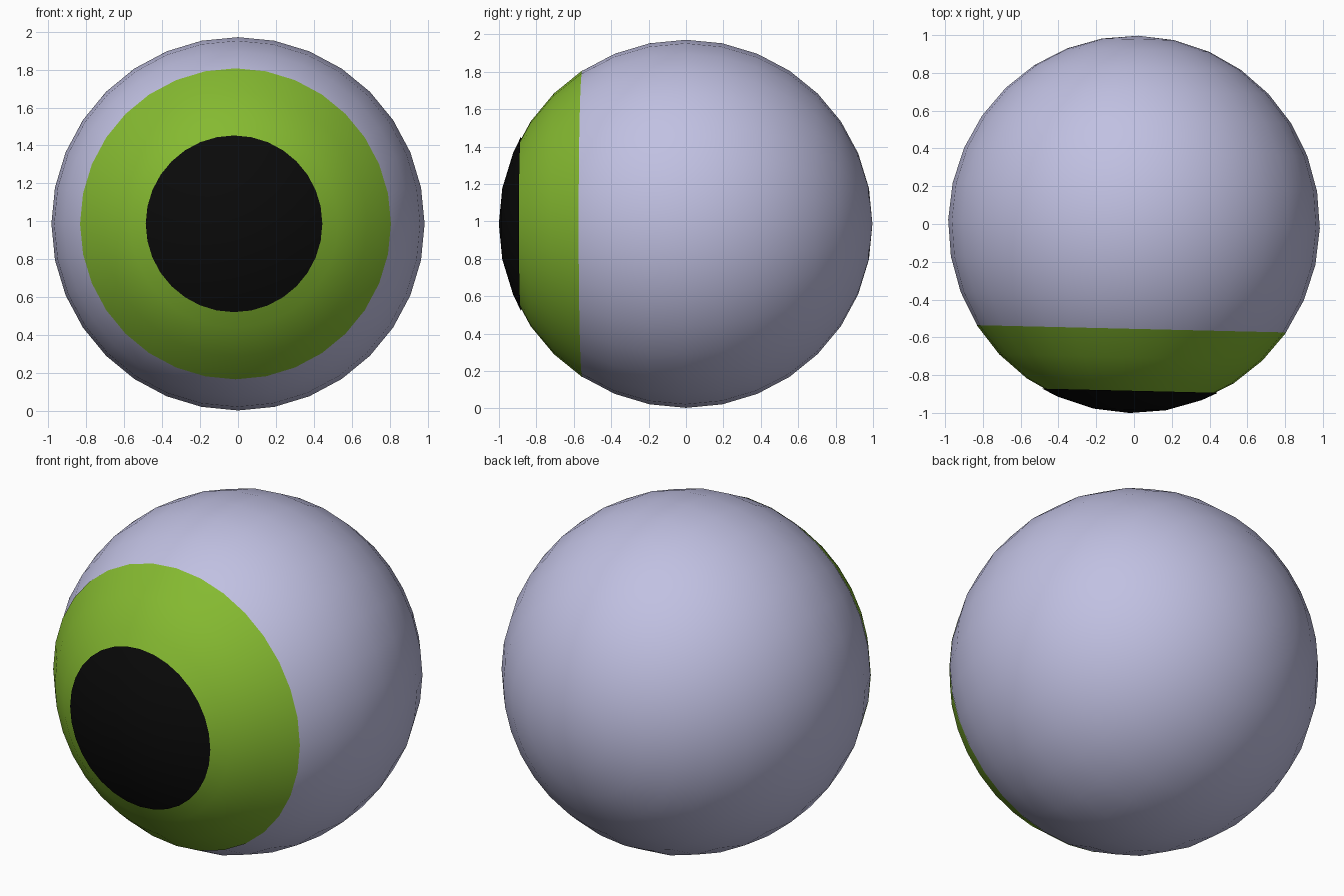
import bpy, bmesh, math
from mathutils import Matrix

if "Cube" in bpy.data.objects:
    bpy.data.objects.remove(bpy.data.objects["Cube"])

SEG = 32
STEP = 180 / 16            # ring spacing in degrees
R_SIDE, R_DEPTH = 0.984, 0.997
PLACE = Matrix.Translation((0, 0, 0.987)) @ Matrix.Rotation(math.radians(-1.35), 4, 'Z')


def material(name, rgb):
    m = bpy.data.materials.new(name)
    m.diffuse_color = (*rgb, 1)
    m.use_nodes = True
    m.node_tree.nodes["Principled BSDF"].inputs["Base Color"].default_value = m.diffuse_color
    return m


def shell(name, angles, scale, mat):
    """Part of the ball, as rings at the given angles from the front pole (-y)."""
    bm = bmesh.new()
    rings = []
    for a in angles:
        t = math.radians(a)
        r, y = R_SIDE * scale * math.sin(t), -R_DEPTH * scale * math.cos(t)
        n = 1 if a in (0, 180) else SEG
        rings.append([bm.verts.new((r * math.sin(2 * math.pi * i / SEG), y,
                                    r * math.cos(2 * math.pi * i / SEG))) if n > 1
                      else bm.verts.new((0, y, 0)) for i in range(n)])
    for p, q in zip(rings, rings[1:]):
        for i in range(SEG):
            j = (i + 1) % SEG
            quad = [p[i % len(p)], p[j % len(p)], q[j % len(q)], q[i % len(q)]]
            bm.faces.new(list(dict.fromkeys(quad)))
    # make the faces point outwards
    bm.normal_update()
    for f in bm.faces:
        if f.normal.dot(f.calc_center_median()) < 0:
            f.normal_flip()
        f.smooth = True
    bm.transform(PLACE)
    me = bpy.data.meshes.new(name)
    bm.to_mesh(me)
    bm.free()
    me.materials.append(mat)
    ob = bpy.data.objects.new(name, me)
    bpy.context.collection.objects.link(ob)
    return ob


white = material("pale_lavender", (0.53, 0.53, 0.76))
green = material("leaf_green", (0.235, 0.49, 0.03))
black = material("black", (0.003, 0.003, 0.003))

# eyeball back and sides, iris band, pupil cap
shell("eyeball", [STEP * k for k in range(4, 17)], 1.0, white)
shell("iris", [STEP * k for k in range(2, 6)], 1.002, green)
shell("pupil", [0, STEP, 2 * STEP, 2.5 * STEP], 1.004, black)
